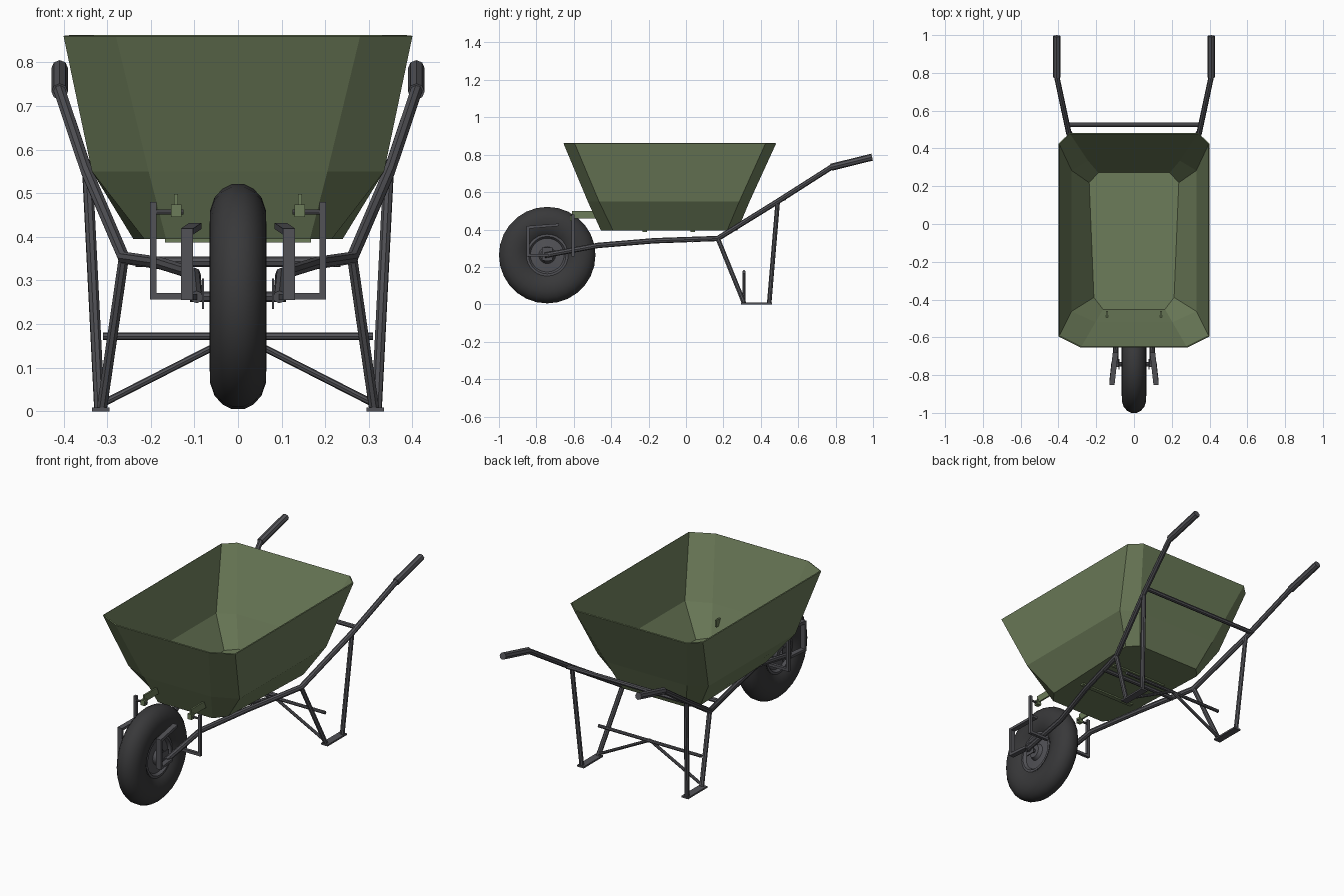
import bpy, bmesh
from math import pi, cos, sin, radians

if "Cube" in bpy.data.objects:
    bpy.data.objects.remove(bpy.data.objects["Cube"])


def material(name, rgb):
    m = bpy.data.materials.new(name)
    m.diffuse_color = (*rgb, 1)
    m.use_nodes = True
    m.node_tree.nodes["Principled BSDF"].inputs["Base Color"].default_value = m.diffuse_color
    return m


GREEN = material("green_paint", (0.15, 0.2, 0.1))
STEEL = material("dark_steel", (0.085, 0.085, 0.095))
RUBBER = material("black_rubber", (0.04, 0.04, 0.042))


def finish(name, bm, mat, angle=None):
    bmesh.ops.recalc_face_normals(bm, faces=bm.faces[:])
    me = bpy.data.meshes.new(name)
    bm.to_mesh(me)
    bm.free()
    me.materials.append(mat)
    ob = bpy.data.objects.new(name, me)
    bpy.context.collection.objects.link(ob)
    if angle:
        bpy.ops.object.select_all(action='DESELECT')
        ob.select_set(True)
        bpy.context.view_layer.objects.active = ob
        bpy.ops.object.shade_smooth_by_angle(angle=radians(angle))
    return ob


def tube(name, pts, r, mat=STEEL, sides=2):
    """Round bar along a path of points."""
    cu = bpy.data.curves.new(name, 'CURVE')
    cu.dimensions = '3D'
    cu.bevel_depth = r
    cu.bevel_resolution = sides
    cu.use_fill_caps = True
    sp = cu.splines.new('POLY')
    sp.points.add(len(pts) - 1)
    for p, co in zip(sp.points, pts):
        p.co = (*co, 1)
    tmp = bpy.data.objects.new(name + "_path", cu)
    bpy.context.collection.objects.link(tmp)
    bpy.context.view_layer.update()
    me = bpy.data.meshes.new_from_object(tmp.evaluated_get(bpy.context.evaluated_depsgraph_get()))
    bm = bmesh.new()
    bm.from_mesh(me)
    bpy.data.objects.remove(tmp)
    return finish(name, bm, mat, 40)


def box(name, lo, hi, mat=STEEL):
    bm = bmesh.new()
    bmesh.ops.create_cube(bm, size=1)
    for v in bm.verts:
        v.co = [(a + b) / 2 + c * (b - a) for a, b, c in zip(lo, hi, v.co)]
    return finish(name, bm, mat)


def lathe(name, prof, mat, n=28, cy=-0.742, cz=0.263):
    """Closed (x, radius) profile turned about the wheel axle."""
    bm = bmesh.new()
    rings = [[bm.verts.new((x, cy + r * cos(2 * pi * i / n), cz + r * sin(2 * pi * i / n)))
              for x, r in prof] for i in range(n)]
    for i in range(n):
        a, b = rings[i], rings[(i + 1) % n]
        for j in range(len(prof)):
            k = (j + 1) % len(prof)
            bm.faces.new((a[j], a[k], b[k], b[j]))
    return finish(name, bm, mat, 35)


# Tub: three eight-sided rings and a floor
def ring(z, fy, fx, cfy, cfx, cbx, cby, bx, by):
    half = [(fx, fy), (cfx, cfy), (cbx, cby), (bx, by)]
    return [(x, y, z) for x, y in half] + [(-x, y, z) for x, y in reversed(half)]


bm = bmesh.new()
levels = [
    ring(0.395, -0.455, 0.165, -0.39, 0.215, 0.24, 0.22, 0.19, 0.275),
    ring(0.55, -0.525, 0.205, -0.465, 0.335, 0.335, 0.285, 0.245, 0.34),
    ring(0.86, -0.655, 0.28, -0.595, 0.40, 0.40, 0.425, 0.34, 0.482),
]
rows = [[bm.verts.new(c) for c in lv] for lv in levels]
bm.faces.new(rows[0])
for a, b in zip(rows, rows[1:]):
    for i in range(8):
        j = (i + 1) % 8
        bm.faces.new((a[i], a[j], b[j], b[i]))
tub = finish("tub", bm, GREEN)
mod = tub.modifiers.new("wall", 'SOLIDIFY')
mod.thickness = 0.006
mod.offset = -1

# Wheel: tyre, rim disc and axle
half = [(0.042, 0.11), (0.056, 0.13), (0.065, 0.165), (0.064, 0.198),
        (0.054, 0.227), (0.036, 0.247), (0.014, 0.258)]
lathe("tyre", half + [(-x, r) for x, r in reversed(half)], RUBBER)
disc = [(0.045, 0.112), (0.046, 0.1), (0.032, 0.09), (0.036, 0.045), (0.055, 0.035), (0.055, 0.01)]
lathe("wheel_rim", disc + [(-x, r) for x, r in reversed(disc)], STEEL)
tube("axle", [(-0.11, -0.742, 0.263), (0.11, -0.742, 0.263)], 0.012)

for s, side in ((1, "right"), (-1, "left")):
    def m(*pts):
        return [(s * x, y, z) for x, y, z in pts]

    def sbox(name, lo, hi, mat=STEEL):
        x0, x1 = sorted((s * lo[0], s * hi[0]))
        box(f"{name}_{side}", (x0, *lo[1:]), (x1, *hi[1:]), mat)

    # Main frame tube and hand grip
    tube(f"frame_tube_{side}", m((0.095, -0.755, 0.262), (0.1, -0.47, 0.315), (0.18, -0.17, 0.34),
                                 (0.262, 0.17, 0.352), (0.347, 0.49, 0.55), (0.409, 0.78, 0.735),
                                 (0.409, 0.83, 0.748)), 0.0145)
    tube(f"hand_grip_{side}", m((0.409, 0.777, 0.733), (0.409, 0.995, 0.787)), 0.019)

    # Legs and foot plate
    tube(f"front_leg_{side}", m((0.262, 0.17, 0.352), (0.312, 0.31, 0.008)), 0.0125)
    tube(f"rear_leg_{side}", m((0.345, 0.49, 0.545), (0.318, 0.445, 0.008)), 0.0125)
    sbox("foot_plate", (0.295, 0.295, 0), (0.335, 0.46, 0.009))
    tube(f"leg_brace_{side}", m((0.31, 0.31, 0.018), (0, 0.31, 0.176)), 0.008)

    # Wheel guard bracket ahead of the axle
    path = [(0.106, -0.735, 0.262), (0.117, -0.845, 0.262), (0.117, -0.845, 0.412), (0.098, -0.68, 0.425)]
    bm = bmesh.new()
    secs = []
    for (x, y, z), (dy, dz) in zip(path, [(0, 0.007), (0.007, 0.007), (0.007, -0.007), (0, -0.007)]):
        secs.append([bm.verts.new((s * (x + a * 0.014), y + b * dy, z + b * dz))
                     for a, b in ((-1, -1), (1, -1), (1, 1), (-1, 1))])
    for a, b in zip(secs, secs[1:]):
        for i in range(4):
            j = (i + 1) % 4
            bm.faces.new((a[i], a[j], b[j], b[i]))
    bm.faces.new(secs[0])
    bm.faces.new(secs[-1])
    finish(f"guard_bracket_{side}", bm, STEEL)

    # Tub pivot: upright strap, pin and green lug
    sbox("pivot_base", (0.08, -0.613, 0.256), (0.202, -0.597, 0.271))
    sbox("pivot_upright", (0.187, -0.613, 0.256), (0.202, -0.597, 0.48))
    tube(f"pivot_pin_{side}", m((0.125, -0.605, 0.457), (0.2, -0.605, 0.457)), 0.006)
    sbox("axle_plate", (0.078, -0.77, 0.235), (0.083, -0.715, 0.305))
    sbox("tub_lug", (0.13, -0.62, 0.445), (0.154, -0.595, 0.474), GREEN)
    sbox("tub_lug_arm", (0.138, -0.61, 0.46), (0.147, -0.46, 0.498), GREEN)

# Cross bars
for name, x, y, z, r in (("rear_cross_bar", 0.35, 0.525, 0.566, 0.012),
                         ("leg_cross_bar", 0.31, 0.31, 0.172, 0.009),
                         ("frame_cross_bar", 0.235, 0.035, 0.343, 0.012)):
    tube(name, [(-x, y, z), (x, y, z)], r)
for i, y in enumerate((-0.22, 0.035)):
    box(f"tub_support_{i + 1}", (-0.168, y - 0.012, 0.387), (0.168, y + 0.012, 0.397), GREEN)
